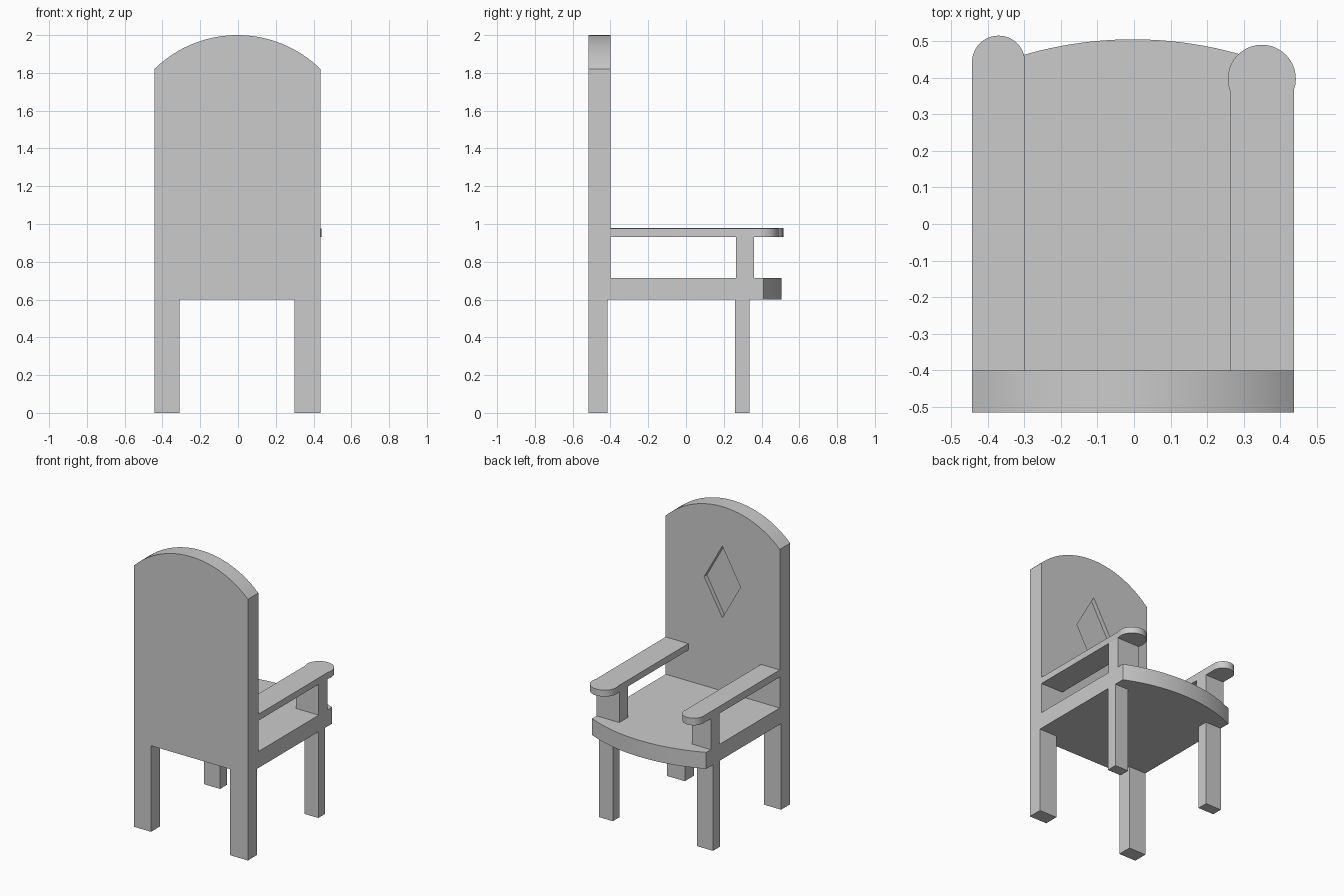
import bpy, bmesh, math

default = bpy.data.objects.get("Cube")
if default:
    bpy.data.objects.remove(default, do_unlink=True)

GREY = (0.6, 0.6, 0.6, 1)
grey = bpy.data.materials.new("plain grey")
grey.use_nodes = True
grey.diffuse_color = GREY
grey.node_tree.nodes["Principled BSDF"].inputs["Base Color"].default_value = GREY

X0, X1 = -0.443, 0.437              # outer sides of the chair
BACK, BACK_FACE = -0.515, -0.4      # rear and seat-side planes of the backrest
SEAT_LOW, SEAT_TOP = 0.6, 0.715


def prism(name, outline, lo, hi, upright=False):
    """Extrude an outline: xy along z, or xz along y when upright."""
    place = (lambda a, b, t: (a, t, b)) if upright else (lambda a, b, t: (a, b, t))
    bm = bmesh.new()
    base = bm.faces.new([bm.verts.new(place(a, b, lo)) for a, b in outline])
    grown = bmesh.ops.extrude_face_region(bm, geom=[base])["geom"]
    verts = [g for g in grown if isinstance(g, bmesh.types.BMVert)]
    bmesh.ops.translate(bm, verts=verts, vec=place(0, 0, hi - lo))
    bmesh.ops.recalc_face_normals(bm, faces=bm.faces)
    mesh = bpy.data.meshes.new(name)
    bm.to_mesh(mesh)
    bm.free()
    mesh.materials.append(grey)
    obj = bpy.data.objects.new(name, mesh)
    bpy.context.collection.objects.link(obj)
    return obj


def box(name, x0, x1, y0, y1, z0, z1):
    return prism(name, [(x0, y0), (x1, y0), (x1, y1), (x0, y1)], z0, z1)


def arc(cx, cy, r, start, end, steps=32):
    return [(cx + r * math.cos(start + (end - start) * i / steps),
             cy + r * math.sin(start + (end - start) * i / steps))
            for i in range(steps + 1)]


def bowed(base, edge, rise):
    """Panel outline with a straight base and a bowed far edge."""
    half = (X1 - X0) / 2
    r = (half ** 2 + rise ** 2) / (2 * rise)
    a = math.asin(half / r)
    return [(X0, base), (X1, base)] + arc((X0 + X1) / 2, edge + rise - r, r,
                                          math.pi / 2 - a, math.pi / 2 + a)


def smooth(obj):
    bpy.ops.object.select_all(action="DESELECT")
    obj.select_set(True)
    bpy.context.view_layer.objects.active = obj
    bpy.ops.object.shade_smooth_by_angle(angle=math.radians(30))


# Arched backrest with a sunken diamond
backrest = prism("backrest", bowed(SEAT_LOW, 1.82, 0.18), BACK, BACK_FACE, True)
cutter = prism("diamond_cutter", [(0, 1.225), (0.14, 1.475), (0, 1.725), (-0.14, 1.475)],
               BACK_FACE - 0.03, BACK_FACE + 0.1, True)
cutter.hide_render = True
cut = backrest.modifiers.new("diamond", "BOOLEAN")
cut.operation, cut.solver, cut.object = "DIFFERENCE", "EXACT", cutter
bpy.context.view_layer.objects.active = backrest
bpy.ops.object.modifier_apply(modifier=cut.name)
bpy.data.objects.remove(cutter, do_unlink=True)
smooth(backrest)

# Seat with a bowed edge
smooth(prism("seat", bowed(BACK_FACE, 0.41, 0.095), SEAT_LOW, SEAT_TOP))

# Legs
box("right_back_leg", X0, -0.31, BACK, -0.415, 0, SEAT_LOW)
box("left_back_leg", 0.3, X1, BACK, -0.415, 0, SEAT_LOW)
box("right_seat_leg", X0, -0.32, 0.26, 0.335, 0, SEAT_LOW)
box("left_seat_leg", 0.33, X1, 0.26, 0.335, 0, SEAT_LOW)

# Armrests with rounded ends, each on a post
for side, x0, x1, radius, tip, top in (("right", X0, -0.298, 0.0725, 0.515, 0.98),
                                       ("left", 0.262, X1, 0.093, 0.49, 0.975)):
    mid, half = (x0 + x1) / 2, (x1 - x0) / 2
    flare = math.acos(min(1, half / radius))
    outline = [(x0, BACK_FACE), (x1, BACK_FACE)]
    outline += arc(mid, tip - radius, radius, -flare, math.pi + flare, 24)
    smooth(prism(side + "_armrest", outline, 0.93, top))
    box(side + "_arm_post", x0, x1, 0.265, 0.36, SEAT_TOP, 0.93)
